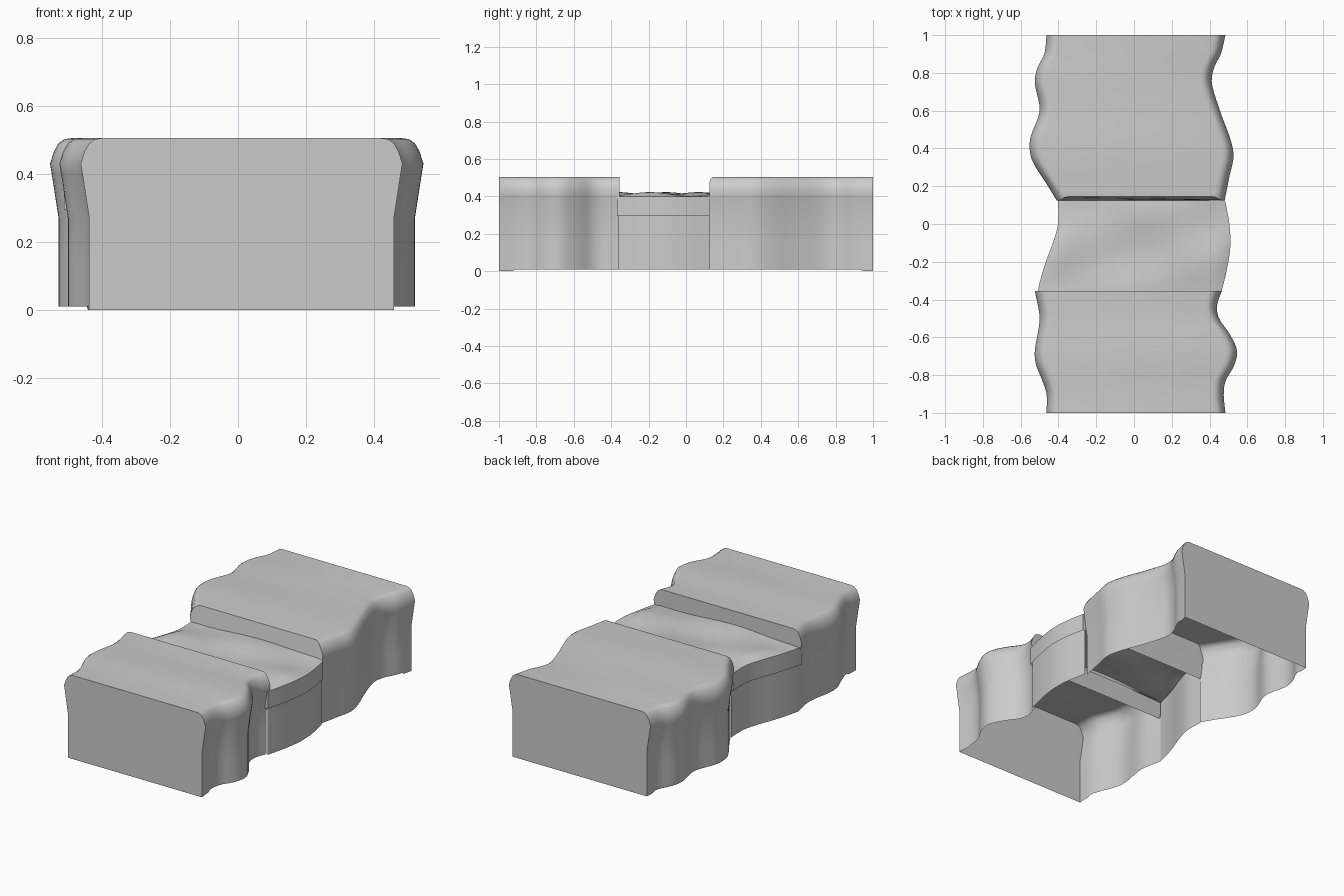
import bpy, bmesh, math

if "Cube" in bpy.data.objects:
    bpy.data.objects.remove(bpy.data.objects["Cube"])

# Cliff wall profile: height, inset from the lip outline
PROFILE = [(0.01, .025), (.15, .025), (.27, .025), (.40, .005), (.43, 0),
           (.465, .011), (.49, .025), (.502, .042), (.505, .062)]


def curve(pts, y):
    """Smooth outline x at y through (y, x) points sorted by y."""
    n = len(pts)
    k = 0
    while k < n - 2 and y > pts[k + 1][0]:
        k += 1

    def slope(j):
        a, b = pts[max(j - 1, 0)], pts[min(j + 1, n - 1)]
        return (b[1] - a[1]) / (b[0] - a[0])
    (y0, x0), (y1, x1) = pts[k], pts[k + 1]
    h = y1 - y0
    t = (y - y0) / h
    return ((2*t**3 - 3*t**2 + 1) * x0 + (t**3 - 2*t**2 + t) * h * slope(k)
            + (3*t**2 - 2*t**3) * x1 + (t**3 - t**2) * h * slope(k + 1))


def make(name, rings, start_cap=None, end_cap=None, skip=()):
    """Loft open rings along y; caps use ring points above the given height."""
    bm = bmesh.new()
    vs = [[bm.verts.new(p) for p in r] for r in rings]
    for a, b in zip(vs, vs[1:]):
        for i in range(len(a) - 1):
            if i not in skip:
                bm.faces.new((a[i], a[i + 1], b[i + 1], b[i]))
    if start_cap is not None:
        bm.faces.new([v for v in reversed(vs[0]) if v.co.z >= start_cap])
    if end_cap is not None:
        bm.faces.new([v for v in vs[-1] if v.co.z >= end_cap])
    me = bpy.data.meshes.new(name)
    bm.to_mesh(me)
    bm.free()
    ob = bpy.data.objects.new(name, me)
    bpy.context.collection.objects.link(ob)
    bpy.ops.object.select_all(action='DESELECT')
    ob.select_set(True)
    bpy.context.view_layer.objects.active = ob
    bpy.ops.object.shade_smooth_by_angle(angle=math.radians(35))


def stations(y0, y1, n):
    return [y0 + (y1 - y0) * i / n for i in range(n + 1)]


def cliff(name, left, right, y0, y1, step, round_y, n):
    """Raised block; step is the y of the end facing the path."""
    rings = []
    for y in stations(y0, y1, n):
        l, r = curve(left, y), curve(right, y)

        def point(x, z, inset):
            yy = y
            if y == step and z > .48:
                yy += round_y * ((z - .48) / .025) ** 2
            if z == .01 and abs(y) > .93:
                z = 0
            return (x + inset, yy, z)
        rings.append([point(l, z, d) for z, d in PROFILE]
                     + [point(r, z, -d) for z, d in reversed(PROFILE)])
    make(name, rings, .39 if step == y0 else 0, .39 if step == y1 else 0)


# Back block
cliff("back_cliff",
      [(.125, -.41), (.2, -.455), (.3, -.52), (.36, -.547), (.45, -.55),
       (.6, -.50), (.75, -.525), (.83, -.51), (.9, -.475), (1, -.463)],
      [(.125, .48), (.25, .505), (.36, .527), (.45, .51), (.6, .455),
       (.75, .412), (.83, .425), (.9, .46), (1, .484)],
      .125, 1, .125, .02, 36)

# Front block
cliff("front_cliff",
      [(-1, -.463), (-.9, -.463), (-.83, -.485), (-.74, -.52), (-.67, -.525),
       (-.5, -.50), (-.355, -.525)],
      [(-1, .484), (-.9, .475), (-.83, .485), (-.75, .53), (-.67, .545),
       (-.58, .505), (-.5, .45), (-.43, .44), (-.355, .465)],
      -1, -.355, -.355, -.008, 28)

# Sunken path outline
PL = [(-.37, -.512), (-.3, -.497), (-.2, -.467), (-.1, -.43), (0, -.402), (.125, -.402)]
PR = [(-.37, .46), (-.25, .49), (-.12, .51), (0, .505), (.125, .482)]

# Side walls below the path
walls = []
for y in stations(-.36, .125, 14):
    l, r = curve(PL, y) + .012, curve(PR, y) - .012
    walls.append([(l, y, .01), (l, y, .27), (l, y, .395),
                  (r, y, .395), (r, y, .27), (r, y, .01)])
make("path_side_walls", walls, skip=(2,))

# Path slab with an uneven top
slab = []
for y in stations(-.37, .125, 16):
    l, r = curve(PL, y), curve(PR, y)
    ring = [(l, y, .295), (l, y, .40)]
    for i in range(1, 20):
        x = l + (r - l) * i / 20
        z = .412 + .006 * math.sin(9*x + 11*y) + .005 * math.sin(17*y - 6*x + 1)
        ring.append((x, y, z))
    slab.append(ring + [(r, y, .40), (r, y, .295)])
make("path_slab", slab, 0, 0)
